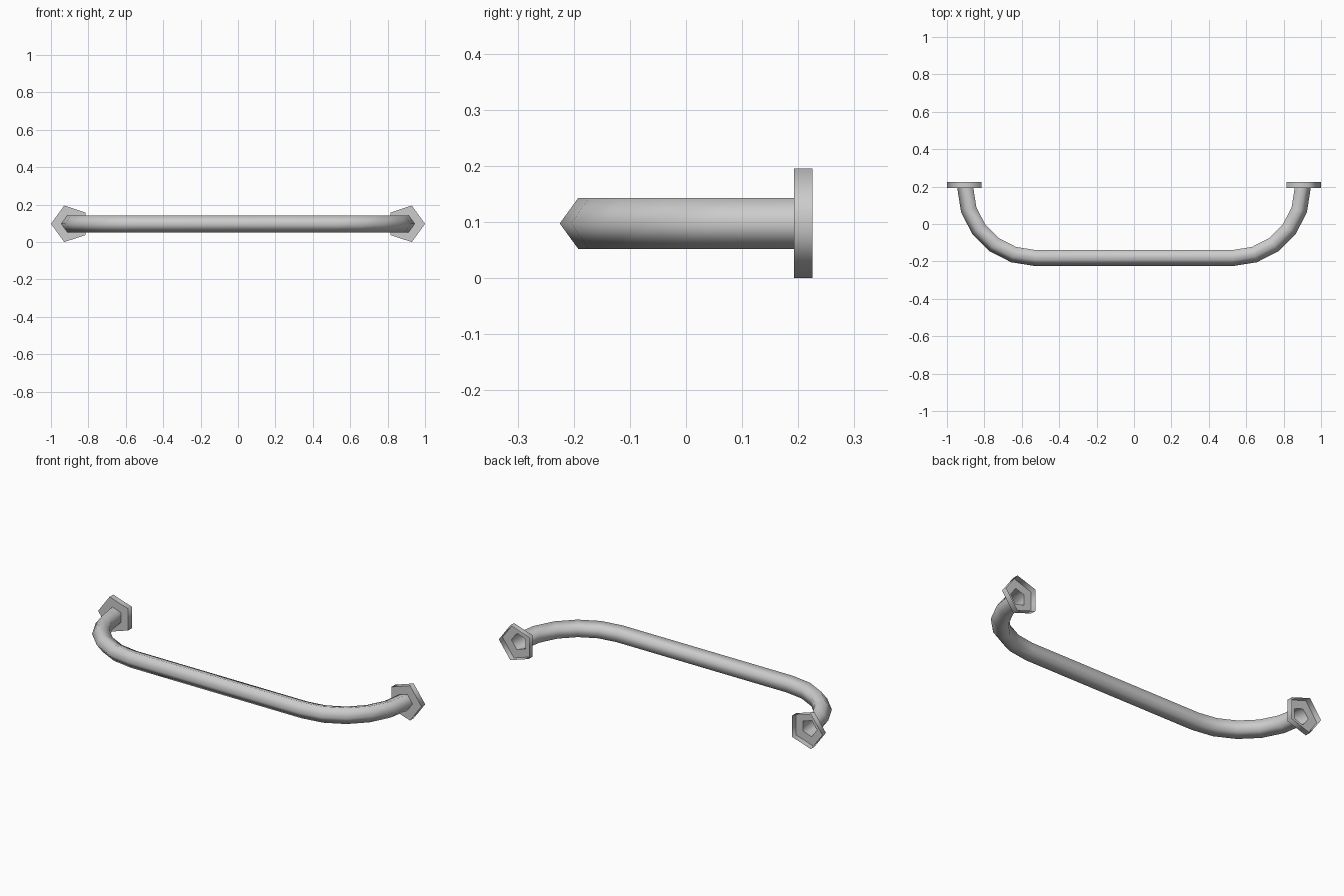
import bpy, bmesh, math
from mathutils import Vector

if "Cube" in bpy.data.objects:
    bpy.data.objects.remove(bpy.data.objects["Cube"])

SIDES = 5           # pentagonal profile, tip pointing outwards
TUBE_R = 0.0475
FLANGE_R = 0.1025
BEND_R = 0.37
BEND_X, BEND_Y = 0.5275, 0.1925
BACK_Y = 0.225
Z = 0.0975
STEPS = 5           # segments per bend


def ring(bm, x, y, angle, radius):
    """Pentagon whose tip points along the outward direction of the path."""
    out = Vector((math.cos(angle), math.sin(angle), 0))
    up = Vector((0, 0, 1))
    verts = []
    for i in range(SIDES):
        t = math.tau * i / SIDES
        verts.append(bm.verts.new(Vector((x, y, Z)) + radius * (math.cos(t) * out + math.sin(t) * up)))
    return verts


bm = bmesh.new()
end_x = BEND_X + BEND_R

# Left flange: open-backed rim
stations = [(-end_x, BACK_Y, math.pi, FLANGE_R), (-end_x, BEND_Y, math.pi, FLANGE_R)]
# Two quarter bends joined by the straight bar
for side, start in ((-1, math.pi), (1, 1.5 * math.pi)):
    for k in range(STEPS + 1):
        a = start + k * math.pi / 2 / STEPS
        stations.append((side * BEND_X + BEND_R * math.cos(a),
                         BEND_Y + BEND_R * math.sin(a), a, TUBE_R))
# Right flange
stations += [(end_x, BEND_Y, 0, FLANGE_R), (end_x, BACK_Y, 0, FLANGE_R)]

# Skin the stations into one open tube
rings = [ring(bm, *s) for s in stations]
for a, b in zip(rings, rings[1:]):
    for i in range(SIDES):
        j = (i + 1) % SIDES
        bm.faces.new((a[i], b[i], b[j], a[j]))

mesh = bpy.data.meshes.new("grab_handle")
bm.to_mesh(mesh)
bm.free()
handle = bpy.data.objects.new("grab_handle", mesh)
bpy.context.collection.objects.link(handle)

# Smooth around the profile, sharp where the flanges step out
mesh.shade_smooth()
mesh.set_sharp_from_angle(angle=math.radians(80))
